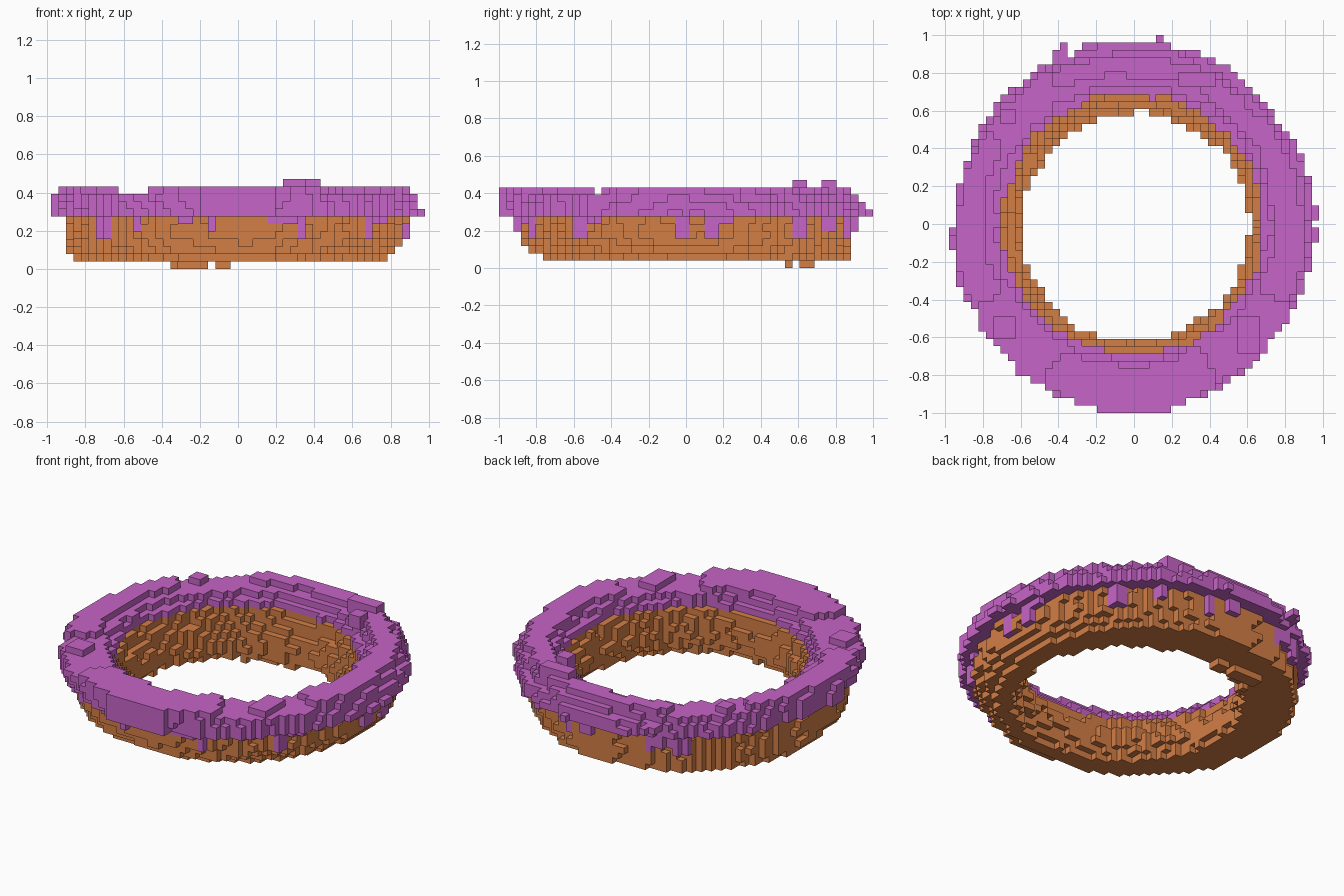
import bpy, bmesh, math, random

if "Cube" in bpy.data.objects:
    bpy.data.objects.remove(bpy.data.objects["Cube"], do_unlink=True)

random.seed(4)
S = 2 / 51            # size of one block
NX, NY = 50, 51       # blocks across the ring


def material(name, colour):
    m = bpy.data.materials.new(name)
    m.use_nodes = True
    m.diffuse_color = colour
    bsdf = m.node_tree.nodes["Principled BSDF"]
    bsdf.inputs["Base Color"].default_value = colour
    bsdf.inputs["Roughness"].default_value = 0.8
    return m


# Ring layers, slightly tilted: row -> outer centre x, y, radius x, y,
# then hole centre x, y and radius
DOUGH = {
    1: (-0.04, 0.05, 0.82, 0.83, 0.02, -0.035, 0.64),
    2: (-0.03, 0.02, 0.86, 0.86, 0.015, -0.03, 0.62),
    3: (-0.02, 0.01, 0.88, 0.87, 0.01, -0.02, 0.61),
    4: (-0.01, 0.00, 0.89, 0.88, 0.00, -0.01, 0.615),
    5: (-0.01, 0.00, 0.89, 0.88, 0.00, 0.00, 0.63),
    6: (-0.01, 0.00, 0.89, 0.88, -0.01, 0.005, 0.65),
    7: (0.00, 0.00, 0.85, 0.85, -0.01, 0.01, 0.67),
}
ICING = {
    7: (0.00, -0.005, 0.95, 0.97, 0.00, 0.00, 0.80),
    8: (-0.005, -0.015, 0.945, 0.965, -0.01, 0.00, 0.69),
    9: (-0.015, -0.035, 0.935, 0.955, -0.01, 0.01, 0.725),
    10: (-0.02, -0.05, 0.92, 0.94, -0.03, 0.02, 0.77),
}
# Icing drips: angle, half width in degrees, lowest row
DRIPS = [(-141, 2, 4), (-126, 1.5, 5), (-108, 2.5, 6), (-99, 1.5, 5),
         (-75, 5, 6), (-69, 1.3, 4), (-40, 2, 4), (-34, 3, 6), (-1, 2, 4),
         (9, 3, 4), (13, 2, 6), (44, 2, 4), (60, 2, 5), (78, 2, 4),
         (88, 2, 5), (112, 2, 4), (117, 3, 5), (124, 2, 4)]
# Stretches where the top row of icing is missing, in degrees
GAPS = [(-152, -120), (-62, -28), (120, 148)]


def centre(i, j):
    return (i - (NX - 1) / 2) * S, (j - (NY - 1) / 2) * S


def angle(i, j):
    x, y = centre(i, j)
    return math.degrees(math.atan2(y, x))


def ring_cells(layers, rough):
    """Blocks whose centres lie inside the ring of each layer."""
    cells = set()
    for k, (cx, cy, rx, ry, hx, hy, r_in) in layers.items():
        phase = random.uniform(0, 6)
        for i in range(NX):
            for j in range(NY):
                x, y = centre(i, j)
                a = math.atan2(y, x)
                wave = rough * (math.sin(9 * a + phase) + math.sin(23 * a + 2 * phase))
                outer = math.hypot((x - cx) / rx, (y - cy) / ry)
                inner = math.hypot(x - hx, y - hy)
                if outer < 1 + wave and inner > r_in + wave:
                    cells.add((i, j, k))
    return cells


def box_cells(x0, x1, y0, y1, *rows):
    """Blocks of the given rows whose centres lie in a rectangle."""
    return {(i, j, k) for k in rows for i in range(NX) for j in range(NY)
            if x0 < centre(i, j)[0] < x1 and y0 < centre(i, j)[1] < y1}


def drip_cells():
    """Thin shell of icing running down the outside of the dough."""
    cells = set()
    for k in (4, 5, 6):
        cx, cy, rx, ry = DOUGH[k][:4]
        for i in range(NX):
            for j in range(NY):
                x, y = centre(i, j)
                r = math.hypot((x - cx) / rx, (y - cy) / ry)
                if 0.975 < r < 1.045 and any(
                        k >= low and abs((angle(i, j) - d + 180) % 360 - 180) < w
                        for d, w, low in DRIPS):
                    cells.add((i, j, k))
    return cells


# Each side of a block: neighbour offset and corners, counter-clockwise outside
SIDES = []
for axis in range(3):
    u, v = (axis + 1) % 3, (axis + 2) % 3
    for sign in (0, 1):
        corners = []
        for a, b in ((0, 0), (1, 0), (1, 1), (0, 1)):
            c = [0, 0, 0]
            c[axis], c[u], c[v] = sign, a, b
            corners.append(tuple(c))
        step = [0, 0, 0]
        step[axis] = 2 * sign - 1
        SIDES.append((step, corners if sign else corners[::-1]))


def build(name, cells, solid, mat):
    """Skin the blocks, leaving out sides hidden by any neighbour."""
    bm = bmesh.new()
    verts = {}

    def vert(p):
        if p not in verts:
            verts[p] = bm.verts.new(((p[0] - NX / 2) * S, (p[1] - NY / 2) * S, p[2] * S))
        return verts[p]

    for c in sorted(cells):
        for step, corners in SIDES:
            if tuple(a + b for a, b in zip(c, step)) not in solid:
                bm.faces.new([vert(tuple(a + b for a, b in zip(c, q))) for q in corners])
    mesh = bpy.data.meshes.new(name)
    bm.to_mesh(mesh)
    bm.free()
    mesh.materials.append(mat)
    obj = bpy.data.objects.new(name, mesh)
    bpy.context.collection.objects.link(obj)


# Dough ring with a few crumbs underneath
dough = ring_cells(DOUGH, 0.008)
dough |= box_cells(-0.36, -0.16, 0.61, 0.68, 0)
dough |= box_cells(-0.12, -0.04, 0.61, 0.68, 0)
dough |= box_cells(-0.36, -0.31, 0.53, 0.57, 0)

# Icing with a broken top row
icing = ring_cells(ICING, 0.008)
icing = {c for c in icing if c[2] < 10 or not any(
    lo < angle(c[0], c[1]) < hi for lo, hi in GAPS)}

# Lumps on top and around the rim
icing |= box_cells(-0.75, -0.63, -0.61, -0.49, 10)
icing |= box_cells(-0.71, -0.63, 0.51, 0.59, 10)
icing |= box_cells(0.55, 0.67, -0.69, -0.49, 10)
icing |= box_cells(0.24, 0.44, 0.72, 0.80, 10, 11)
icing |= box_cells(0.36, 0.44, 0.57, 0.65, 10, 11)
icing |= box_cells(-1, -0.92, -0.13, -0.05, 7, 8, 9)
icing |= box_cells(-0.2, 0.2, -1, -0.9, 7, 8, 9, 10)
icing |= box_cells(-0.2, 0.2, 0.88, 0.96, 7, 8)
for y0 in (0.02, -0.1):
    icing |= box_cells(0.92, 1, y0, y0 + 0.08, 7)
icing |= box_cells(0.11, 0.16, 0.9, 1, 7)
icing |= box_cells(-0.43, -0.35, 0.85, 0.93, 8)
icing |= box_cells(-0.39, -0.35, 0.85, 0.97, 8)
icing |= drip_cells()
dough -= icing

solid = dough | icing
build("dough_ring", dough, solid, material("golden dough", (0.65, 0.21, 0.06, 1)))
build("icing", icing, solid, material("purple icing", (0.57, 0.128, 0.57, 1)))
